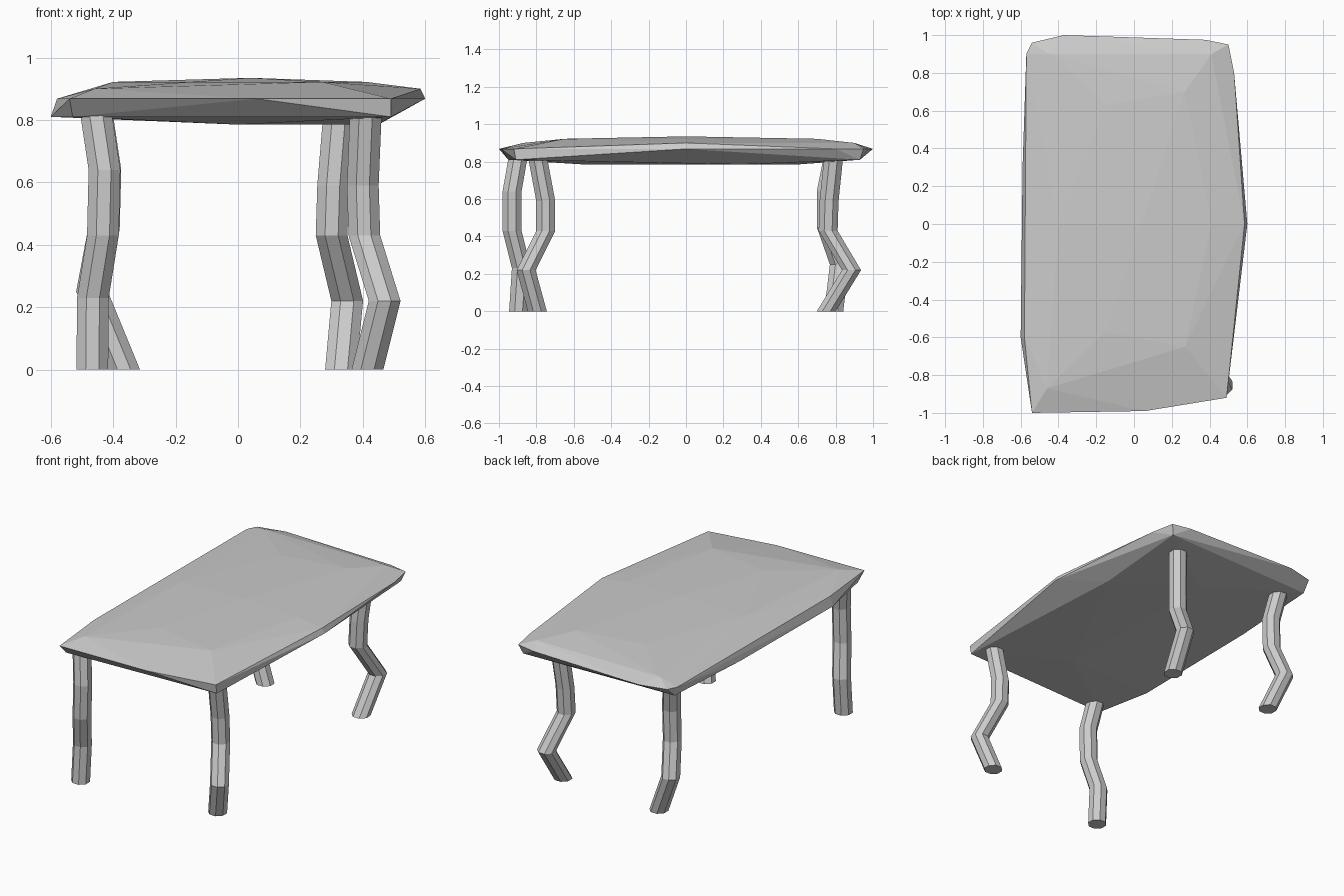
import bpy
import bmesh
import math

cube = bpy.data.objects.get("Cube")
if cube:
    bpy.data.objects.remove(cube, do_unlink=True)

grey = bpy.data.materials.new("plain_grey")
grey.use_nodes = True
grey.diffuse_color = (0.6, 0.6, 0.6, 1)
grey.node_tree.nodes["Principled BSDF"].inputs["Base Color"].default_value = grey.diffuse_color


def add_object(name, bm):
    """Turn a bmesh into a flat shaded grey object."""
    bmesh.ops.recalc_face_normals(bm, faces=bm.faces[:])
    mesh = bpy.data.meshes.new(name)
    bm.to_mesh(mesh)
    bm.free()
    mesh.materials.append(grey)
    obj = bpy.data.objects.new(name, mesh)
    bpy.context.scene.collection.objects.link(obj)
    return obj


def add_hull(name, layers):
    """Wrap a faceted solid around points given as (height, outline) layers."""
    bm = bmesh.new()
    for height, outline in layers:
        for x, y in outline:
            bm.verts.new((x, y, height))
    result = bmesh.ops.convex_hull(bm, input=bm.verts[:])
    unused = {v for v in result["geom_interior"] + result["geom_unused"]
              if isinstance(v, bmesh.types.BMVert)}
    bmesh.ops.delete(bm, geom=list(unused), context="VERTS")
    return add_object(name, bm)


def add_leg(name, joints, radius=0.055, sides=8):
    """Bridge level rings through the joints of a crooked leg."""
    bm = bmesh.new()
    rings = []
    for x, y, z in joints:
        ring = []
        for i in range(sides):
            angle = math.tau * (i + 0.5) / sides
            ring.append(bm.verts.new((x + radius * math.cos(angle),
                                      y + radius * math.sin(angle), z)))
        rings.append(ring)
    for low, high in zip(rings, rings[1:]):
        for i in range(sides):
            j = (i + 1) % sides
            bm.faces.new((low[i], low[j], high[j], high[i]))
    bm.faces.new(rings[0])
    bm.faces.new(rings[-1])
    return add_object(name, bm)


# Tabletop: uneven slab with a bevelled rim and slightly domed faces
underside = [(0, -.55), (0, .6), (.45, .3)]
lower_rim = [(-.6, -.6), (-.59, .3), (-.55, .9), (-.53, -.95),
             (.49, -.91), (.48, .93)]
upper_rim = [(-.54, -1), (.06, -.99), (.49, -.92), (.6, 0), (.53, .8),
             (.5, .95), (.38, .975), (-.37, 1), (-.54, .96),
             (-.57, .9), (-.58, -.6)]
shoulder = [(-.46, -.87), (-.45, .9), (.41, .9), (.585, 0)]
plateau = [(-.15, -.57), (.27, -.65), (.27, .7), (-.15, .63), (-.4, 0), (.41, 0)]
add_hull("tabletop", [(.785, underside), (.81, lower_rim), (.868, upper_rim),
                      (.9, shoulder), (.922, plateau), (.935, [(.04, 0)])])

# Legs: joints from the floor up
add_leg("front_left_leg", [(.415, -.795, 0), (.47, -.855, .22), (.405, -.75, .43),
                           (.4, -.75, .59), (.41, -.795, .83)])
add_leg("back_left_leg", [(.33, .75, 0), (.35, .885, .22), (.3, .76, .43),
                          (.305, .765, .59), (.325, .79, .83)])
add_leg("front_right_leg", [(-.467, -.895, 0), (-.465, -.88, .23), (-.433, -.93, .43),
                            (-.428, -.93, .64), (-.458, -.895, .84)])
add_leg("back_right_leg", [(-.365, .79, 0), (-.468, .82, .25), (-.43, .75, .45),
                           (-.425, .75, .64), (-.455, .79, .84)])
